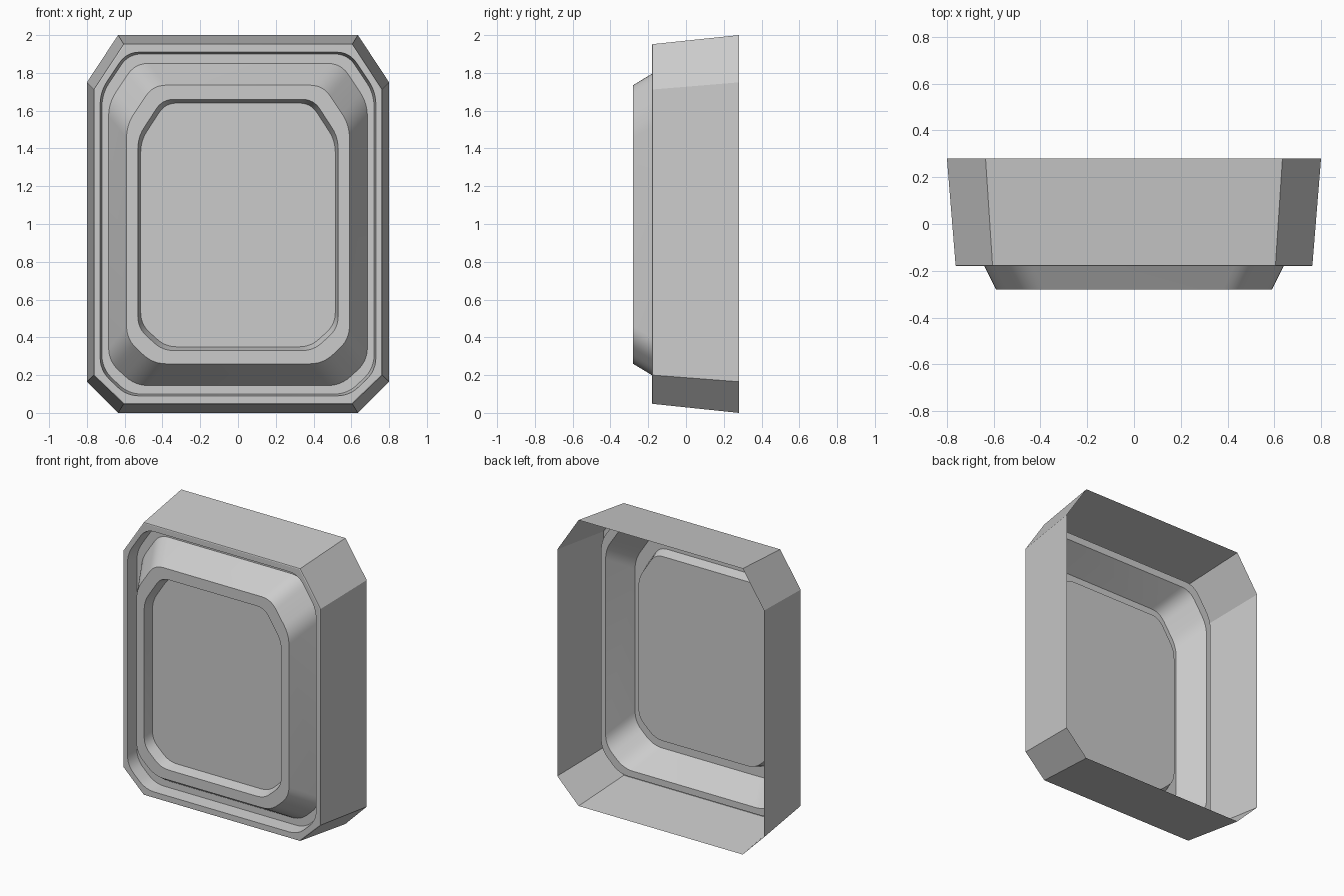
import bpy, bmesh
from mathutils import Vector

if "Cube" in bpy.data.objects:
    bpy.data.objects.remove(bpy.data.objects["Cube"])


def outline(y, w, z0, z1, cx, top, bottom, r, seg=6):
    """Octagon loop at depth y with corner cuts, each corner rounded by r."""
    right = [(w - cx, z0), (w, z0 + bottom), (w, z1 - top), (w - cx, z1)]
    pts = [Vector(p) for p in right + [(-x, z) for x, z in reversed(right)]]
    loop = []
    for i, p in enumerate(pts):
        a = p + (pts[i - 1] - p).normalized() * r
        b = p + (pts[(i + 1) % 8] - p).normalized() * r
        for k in range(seg + 1):
            t = k / seg
            q = a * (1 - t) ** 2 + p * 2 * t * (1 - t) + b * t * t
            loop.append((q.x, y, q.y))
    return loop


def loft(name, rings, cap=False):
    """Skin consecutive outlines into an open shell, optionally capping the last."""
    bm = bmesh.new()
    loops = [[bm.verts.new(p) for p in outline(*ring)] for ring in rings]
    n = len(loops[0])
    for a, b in zip(loops, loops[1:]):
        for i in range(n):
            j = (i + 1) % n
            bm.faces.new((a[i], a[j], b[j], b[i]))
    if cap:
        bm.faces.new(loops[-1])
    bmesh.ops.remove_doubles(bm, verts=bm.verts, dist=0.0001)
    bm.normal_update()
    mesh = bpy.data.meshes.new(name)
    bm.to_mesh(mesh)
    bm.free()
    obj = bpy.data.objects.new(name, mesh)
    bpy.context.collection.objects.link(obj)
    bpy.ops.object.select_all(action='DESELECT')
    obj.select_set(True)
    bpy.context.view_layer.objects.active = obj
    bpy.ops.object.shade_smooth_by_angle(angle=0.5)
    return obj


# ring: depth, half width, bottom, top, cut width, top cut, bottom cut, rounding
back = (0.28, 0.80, 0.0, 2.0, 0.165, 0.25, 0.165, 0)
edge = (-0.177, 0.763, 0.048, 1.952, 0.158, 0.24, 0.152, 0)
front = (-0.18, 0.758, 0.053, 1.947, 0.156, 0.24, 0.15, 0)
groove_top = (-0.18, 0.73, 0.09, 1.91, 0.14, 0.21, 0.135, 0.07)
groove_out = (-0.09, 0.72, 0.10, 1.90, 0.14, 0.21, 0.135, 0.07)
groove_in = (-0.09, 0.685, 0.145, 1.85, 0.14, 0.21, 0.13, 0.07)
raised_out = (-0.28, 0.59, 0.26, 1.735, 0.14, 0.21, 0.13, 0.07)
window_lip = (-0.28, 0.53, 0.33, 1.66, 0.13, 0.20, 0.12, 0.06)
window_floor = (-0.21, 0.515, 0.35, 1.64, 0.13, 0.20, 0.12, 0.06)

# tapered outer wall, open at the back
loft("outer_wall", [back, edge, front])
# front rim with sunken groove
loft("front_rim", [front, groove_top, groove_out, groove_in])
# raised frame sloping out of the groove
loft("raised_frame", [groove_in, raised_out, window_lip])
# recessed centre panel
loft("recessed_panel", [window_lip, window_floor], cap=True)
